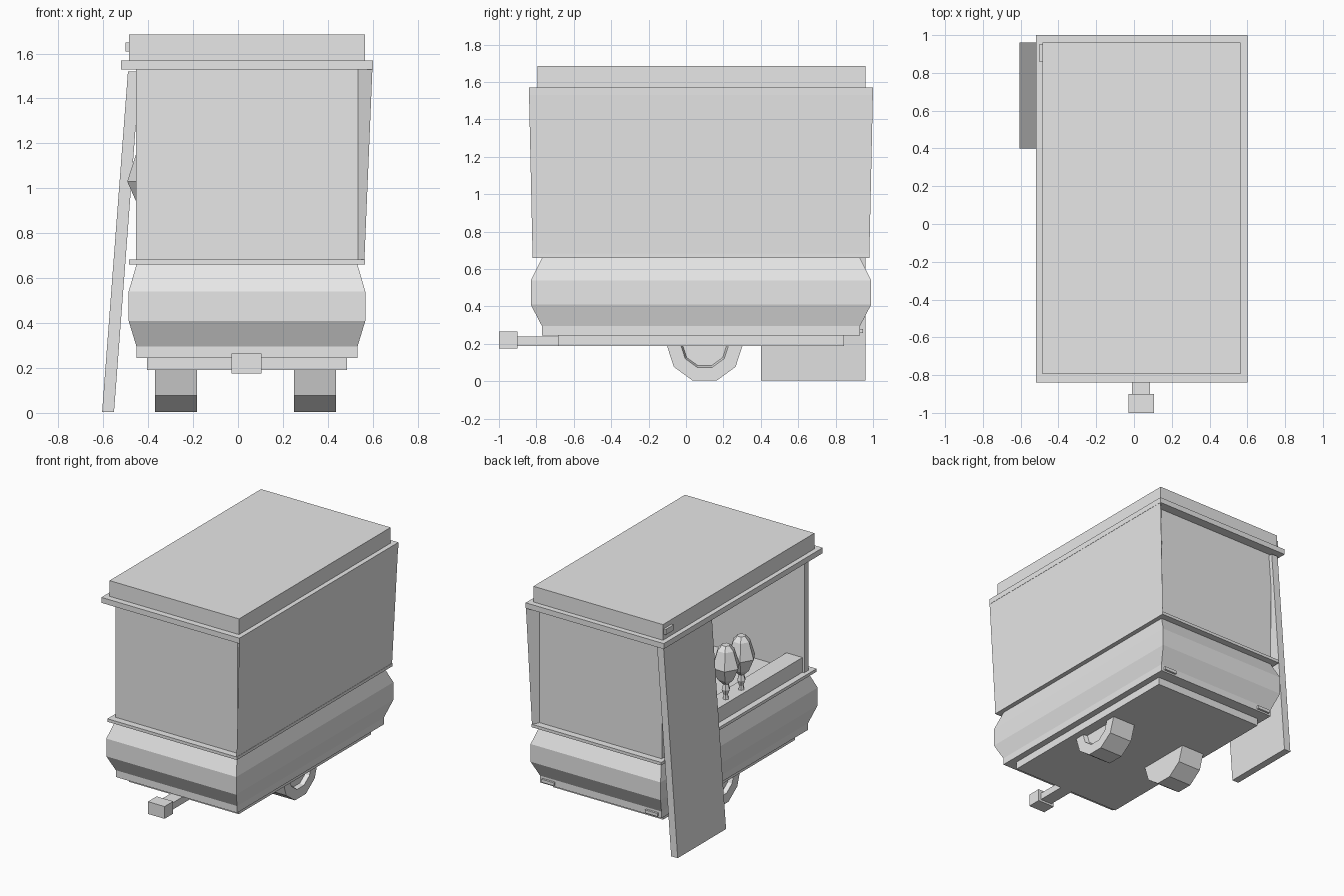
import bpy, bmesh, math
from mathutils import Matrix

cube = bpy.data.objects.get("Cube")
if cube:
    bpy.data.objects.remove(cube, do_unlink=True)

grey = bpy.data.materials.new("plain_grey")
grey.use_nodes = True
grey.diffuse_color = (0.8, 0.8, 0.8, 1)
grey.node_tree.nodes["Principled BSDF"].inputs["Base Color"].default_value = (0.8, 0.8, 0.8, 1)


def finish(name, bm):
    bmesh.ops.recalc_face_normals(bm, faces=bm.faces)
    mesh = bpy.data.meshes.new(name)
    bm.to_mesh(mesh)
    bm.free()
    mesh.materials.append(grey)
    obj = bpy.data.objects.new(name, mesh)
    bpy.context.collection.objects.link(obj)
    return obj


def skin(name, rings):
    """Join rings of points into a closed solid."""
    bm = bmesh.new()
    loops = [[bm.verts.new(p) for p in ring] for ring in rings]
    n = len(loops[0])
    for a, b in zip(loops, loops[1:]):
        for i in range(n):
            j = (i + 1) % n
            bm.faces.new((a[i], a[j], b[j], b[i]))
    bm.faces.new(loops[0])
    bm.faces.new(loops[-1])
    return finish(name, bm)


def rect(x0, x1, y0, y1, z):
    return [(x0, y0, z), (x1, y0, z), (x1, y1, z), (x0, y1, z)]


def box(name, x0, x1, y0, y1, z0, z1):
    return skin(name, [rect(x0, x1, y0, y1, z) for z in (z0, z1)])


# Lower body: one rectangle that bulges out at mid height
MX, MY = 0.04, 0.08
hull = [(0.245, 0), (0.295, 0), (0.41, 1), (0.54, 1), (0.66, 0)]
skin("lower_body", [rect(MX - 0.492 - 0.035 * f, MX + 0.492 + 0.035 * f,
                         MY - 0.85 - 0.06 * f, MY + 0.85 + 0.06 * f, z) for z, f in hull])
box("chassis", -0.405, 0.485, -0.685, 0.845, 0.19, 0.246)
box("ledge", -0.485, 0.565, -0.82, 0.98, 0.66, 0.682)

# Towing gear
box("tow_bar", -0.01, 0.085, -0.9, -0.68, 0.19, 0.24)
box("tow_hitch", -0.03, 0.105, -1.0, -0.9, 0.175, 0.265)

# End walls, with the right side left open for serving
box("front_wall", -0.455, 0.535, -0.77, -0.72, 0.68, 1.53)
box("back_wall", -0.455, 0.535, 0.88, 0.93, 0.68, 1.53)


# Long closed wall that flares outward to the roof
def wall_ring(out, flare, z):
    return [(0.535, -0.77, z), (out, MY - flare, z), (out, MY + flare, z), (0.535, 0.93, z)]


skin("left_wall", [wall_ring(0.562, 0.9, 0.66), wall_ring(0.6, 0.92, 1.57)])

# Roof
box("roof_rim", -0.52, 0.6, -0.84, 1.0, 1.53, 1.57)
box("roof_top", -0.485, 0.565, -0.795, 0.96, 1.57, 1.685)
box("roof_lamp", -0.502, -0.48, 0.86, 0.95, 1.61, 1.65)

# Panel leaning against the open side
skin("leaning_panel", [rect(-0.605, -0.552, 0.4, 0.96, 0.005),
                       rect(-0.49, -0.437, 0.4, 0.96, 1.52)])

# Serving counter and the handles standing on it
box("counter", -0.44, -0.31, -0.72, 0.88, 0.68, 0.79)
handle = [(0.022, 0.785), (0.016, 0.82), (0.03, 0.86), (0.02, 0.9),
          (0.06, 0.94), (0.1, 1.03), (0.062, 1.15), (0.03, 1.185)]
for k in range(2):
    y = -0.08 + 0.18 * k
    skin(f"counter_handle_{k + 1}",
         [[(-0.393 + r * math.cos(i * math.pi / 3), y + r * math.sin(i * math.pi / 3), z)
           for i in range(6)] for r, z in handle])


# Ten-sided wheels with a recessed hub on the outer face
def wheel(name, x, side):
    bm = bmesh.new()
    bmesh.ops.create_cone(bm, cap_ends=True, segments=10, radius1=0.204, radius2=0.204,
                          depth=0.187, matrix=Matrix.Rotation(math.pi / 2, 4, "Y"))
    bmesh.ops.rotate(bm, verts=bm.verts, matrix=Matrix.Rotation(math.radians(0), 3, "X"))
    # turn so that a flat side rests on the ground
    low = min(v.co.z for v in bm.verts)
    if sum(v.co.z < low + 0.001 for v in bm.verts) < 4:
        bmesh.ops.rotate(bm, verts=bm.verts, matrix=Matrix.Rotation(math.pi / 10, 3, "X"))
    bm.normal_update()
    cap = [f for f in bm.faces if f.normal.x * side > 0.9]
    bmesh.ops.inset_region(bm, faces=cap, thickness=0.075)
    bmesh.ops.inset_region(bm, faces=cap, thickness=0.01, depth=-0.03)
    obj = finish(name, bm)
    obj.location = (x, 0.1, 0.197)


wheel("right_wheel", -0.277, -1)
wheel("left_wheel", 0.343, 1)

# Tail lamps
for name, s in (("right_tail_lamp", -1), ("left_tail_lamp", 1)):
    x = MX + 0.42 * s
    box(name, x - 0.05, x + 0.05, 0.92, 0.945, 0.257, 0.28)
